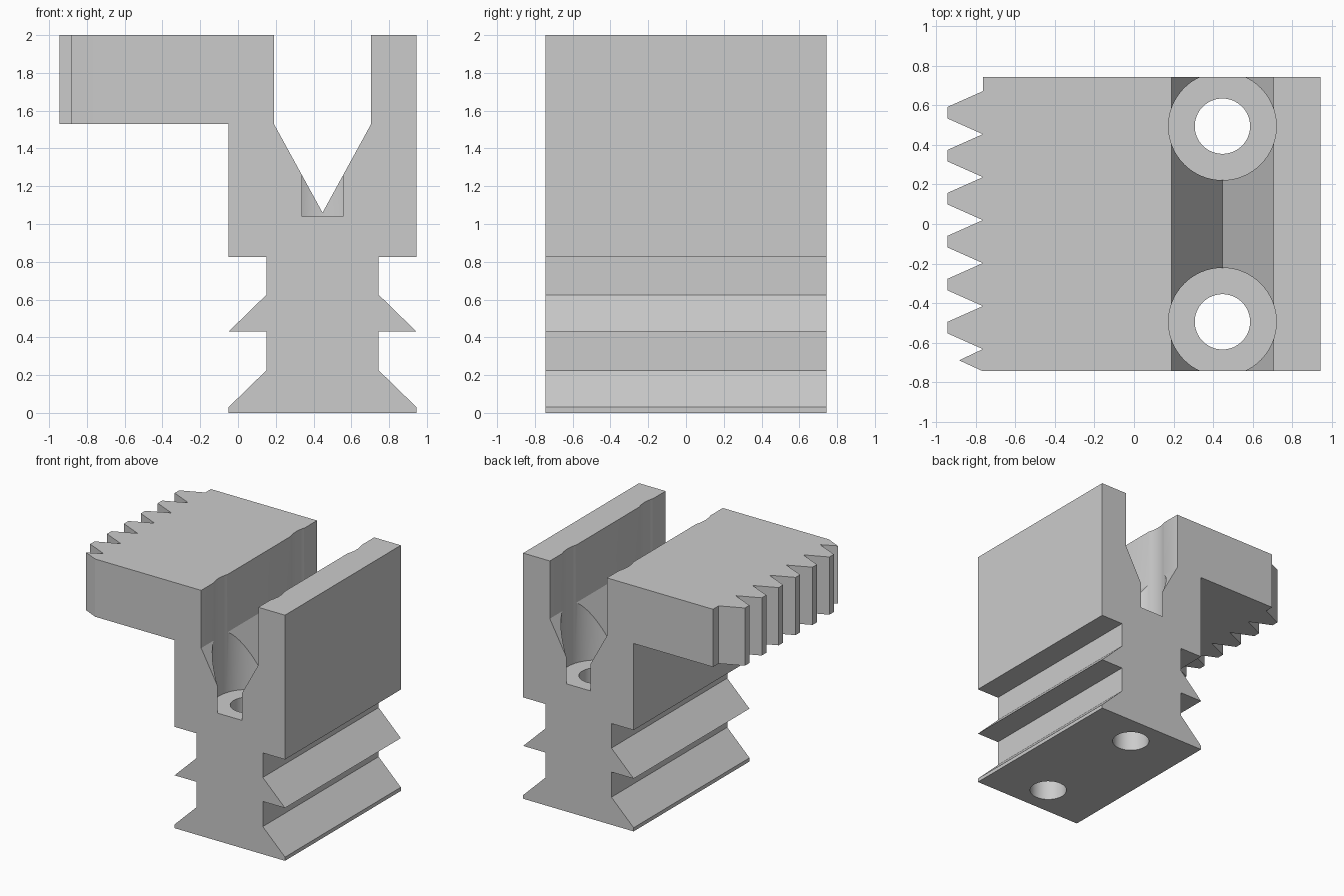
import bpy
import bmesh
from mathutils import Matrix

default_cube = bpy.data.objects.get("Cube")
if default_cube:
    bpy.data.objects.remove(default_cube, do_unlink=True)

HALF_DEPTH = 0.745   # half of the body length along y
AXIS = 0.4475        # x of the column's symmetry plane

grey = bpy.data.materials.new("plain grey")
grey.use_nodes = True
grey.diffuse_color = (0.6, 0.6, 0.6, 1)
grey.node_tree.nodes["Principled BSDF"].inputs["Base Color"].default_value = (0.6, 0.6, 0.6, 1)


def finish(name, bm):
    bmesh.ops.recalc_face_normals(bm, faces=bm.faces)
    mesh = bpy.data.meshes.new(name)
    bm.to_mesh(mesh)
    bm.free()
    mesh.materials.append(grey)
    obj = bpy.data.objects.new(name, mesh)
    bpy.context.collection.objects.link(obj)
    return obj


def prism(name, points, vector):
    """Extrude a closed outline of 3D points along a vector."""
    bm = bmesh.new()
    face = bm.faces.new([bm.verts.new(p) for p in points])
    side = bmesh.ops.extrude_face_region(bm, geom=[face], use_keep_orig=True)
    verts = [v for v in side["geom"] if isinstance(v, bmesh.types.BMVert)]
    bmesh.ops.translate(bm, verts=verts, vec=vector)
    return finish(name, bm)


def cylinder(name, radius, y, bottom, top):
    bm = bmesh.new()
    bmesh.ops.create_cone(bm, cap_ends=True, segments=64, radius1=radius, radius2=radius,
                          depth=top - bottom,
                          matrix=Matrix.Translation((AXIS, y, (top + bottom) / 2)))
    return finish(name, bm)


# Barbed column, slot and jaw as one profile; barbs are mirrored about AXIS
barbs = [(0.4975, 0), (0.4975, 0.03), (0.2975, 0.225), (0.2975, 0.43),
         (0.4975, 0.43), (0.2975, 0.625), (0.2975, 0.825), (0.4975, 0.825)]
slot = [(0.2575, 2), (0.2575, 1.53)]
profile = [(AXIS + w, z) for w, z in barbs]
profile += [(0.945, 2)]
profile += [(AXIS + w, z) for w, z in slot] + [(AXIS, 1.06)]
profile += [(AXIS - w, z) for w, z in reversed(slot)]
profile += [(-1.0, 2), (-1.0, 1.53), (-0.05, 1.53)]
profile += [(AXIS - w, z) for w, z in reversed(barbs)]
body = prism("clamp_body", [(x, -HALF_DEPTH, z) for x, z in profile],
             (0, 2 * HALF_DEPTH, 0))

# Plan outline of the space in front of the jaw teeth
TIP, ROOT, PITCH = -0.945, -0.765, 0.2175
teeth = [(-1.2, 0.9), (ROOT, 0.9)]
for i in range(6):
    y = 0.672 - i * PITCH
    teeth += [(ROOT, y), (TIP, y - 0.08), (TIP, y - 0.1375)]
teeth += [(ROOT, 0.672 - 6 * PITCH), (-0.885, -0.69), (ROOT, -HALF_DEPTH),
          (ROOT, -0.9), (-1.2, -0.9)]
cutters = [prism("tooth_cutter", [(x, y, 1.3) for x, y in teeth], (0, 0, 1))]

# Screw holes with wide counterbores that break into the slot and the end faces
for y in (-0.495, 0.495):
    cutters.append(cylinder("counterbore_cutter", 0.273, y, 1.04, 2.2))
    cutters.append(cylinder("screw_hole_cutter", 0.14, y, -0.2, 1.2))

bpy.context.view_layer.objects.active = body
for cutter in cutters:
    cutter.hide_render = True
    cut = body.modifiers.new(cutter.name, 'BOOLEAN')
    cut.operation = 'DIFFERENCE'
    cut.solver = 'EXACT'
    cut.object = cutter
    bpy.ops.object.modifier_apply(modifier=cut.name)
    bpy.data.objects.remove(cutter, do_unlink=True)

bpy.ops.object.select_all(action='DESELECT')
body.select_set(True)
bpy.ops.object.shade_smooth_by_angle(angle=0.4)
